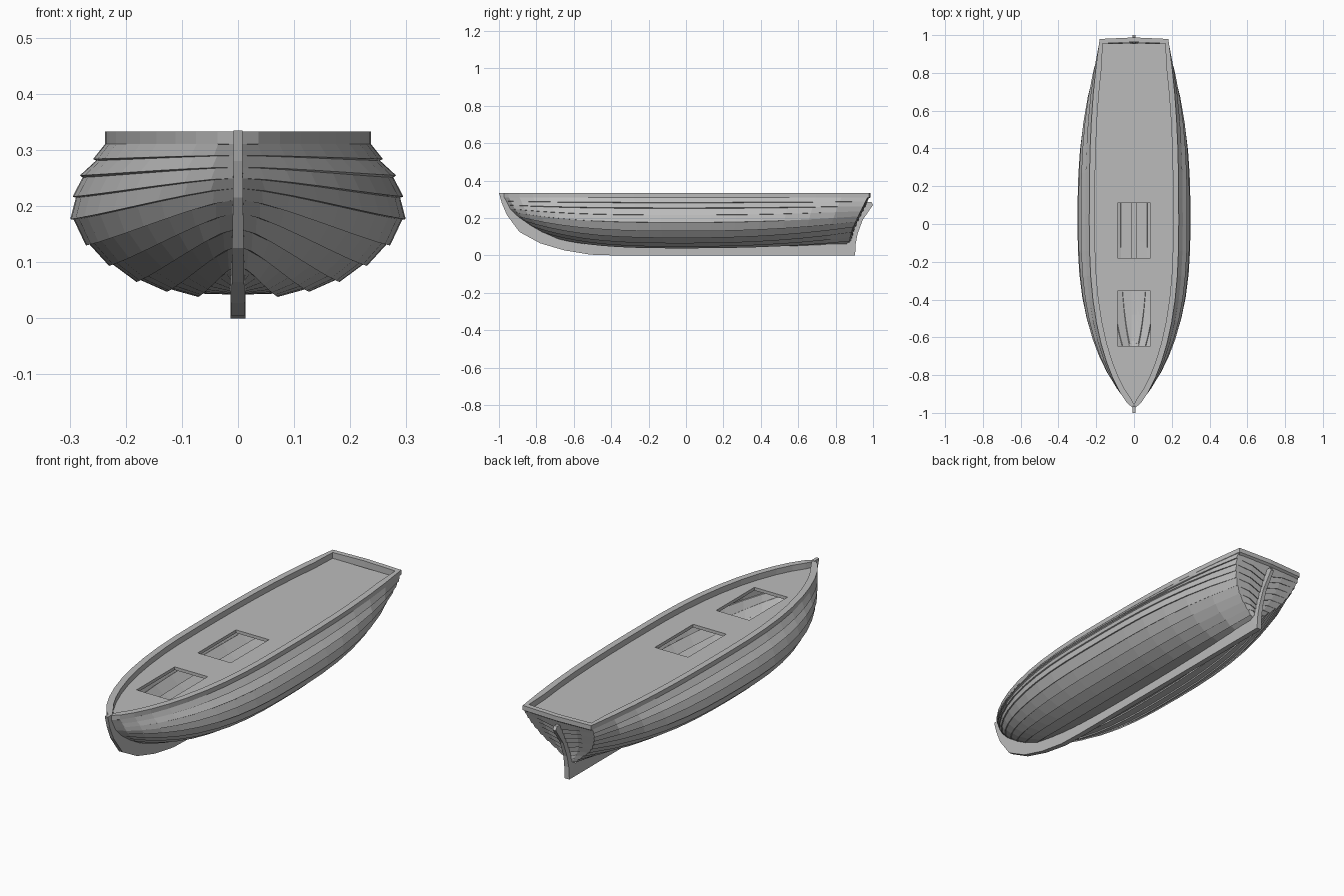
import bpy, bmesh
from mathutils import Vector

if "Cube" in bpy.data.objects:
    bpy.data.objects.remove(bpy.data.objects["Cube"])

grey = bpy.data.materials.new("plain grey")
grey.diffuse_color = (0.5, 0.5, 0.5, 1)
grey.use_nodes = True
grey.node_tree.nodes["Principled BSDF"].inputs["Base Color"].default_value = grey.diffuse_color


def make(name, rows, skip=(), mirror=True):
    """Quad grid from rows of points, optionally mirrored across x."""
    bm = bmesh.new()
    vs = [[bm.verts.new(p) for p in r] for r in rows]
    for i in range(len(rows) - 1):
        for j in range(len(rows[0]) - 1):
            if (i, j) not in skip:
                bm.faces.new((vs[i][j], vs[i + 1][j], vs[i + 1][j + 1], vs[i][j + 1]))
    bmesh.ops.remove_doubles(bm, verts=bm.verts, dist=0.0004)
    bmesh.ops.recalc_face_normals(bm, faces=bm.faces)
    me = bpy.data.meshes.new(name)
    bm.to_mesh(me)
    bm.free()
    ob = bpy.data.objects.new(name, me)
    bpy.context.collection.objects.link(ob)
    me.materials.append(grey)
    if mirror:
        m = ob.modifiers.new("mirror", 'MIRROR')
        m.merge_threshold = 0.0005
    return ob


def lerp(table, v):
    """Piecewise linear lookup in ascending (key, value) pairs."""
    if v <= table[0][0]:
        return table[0][1]
    for (a, p), (b, q) in zip(table, table[1:]):
        if v <= b:
            return p + (q - p) * (v - a) / (b - a)
    return table[-1][1]


# Centreline curves: y as a function of height
STEM = [(.043, -.35), (.053, -.51), (.08, -.67), (.12, -.765), (.16, -.834),
        (.21, -.905), (.25, -.945), (.33, -.988)]
POST = [(.06, .877), (.134, .893), (.214, .93), (.33, .988)]

# Plank edges, sheer to keel: midship x, midship z, bow z, transom x, transom z
EDGES = [(.235, .313, .313, .180, .313), (.253, .281, .290, .178, .288),
         (.277, .251, .269, .172, .264), (.289, .215, .250, .163, .238),
         (.293, .176, .232, .150, .212), (.266, .133, .212, .132, .183),
         (.226, .098, .188, .108, .155), (.178, .070, .160, .078, .127),
         (.125, .053, .128, .048, .102), (.070, .044, .092, .024, .080),
         (.000, .042, .055, .000, .060)]
FORE = [(k / 10) ** 1.5 for k in range(11)]
AFT = [k / 7 for k in range(1, 8)]


def plank_edge(i):
    xm, zm, zb, xt, zt = EDGES[i]
    yb, yt = lerp(STEM, zb), lerp(POST, zt) - .008
    pts = []
    for s in FORE:
        f = (1 - (1 - s) ** 2.5) ** .75
        pts.append(Vector((xm * f, yb * (1 - s), zm + (zb - zm) * (1 - s) ** 3)))
    for s in AFT:
        pts.append(Vector((xm + (xt - xm) * s ** 2.8, yt * s, zm + (zt - zm) * s ** 2.2)))
    # transom half: planks droop from the corner to the sternpost
    for t in (.5, 1):
        z = zt - (.03 * t * t if 0 < i < 10 else 0) * min(1, xt / .1)
        pts.append(Vector((xt * (1 - t), lerp(POST, z) - .008 * (1 - t), z)))
    return pts


# Lapped hull: each plank's lower edge stands proud of the next plank
curves = [plank_edge(i) for i in range(len(EDGES))]
rows = [curves[0]]
for up, low in zip(curves, curves[1:]):
    if low is not curves[-1]:
        proud = []
        for k, (a, b) in enumerate(zip(up, low)):
            d = b - a
            if k < len(up) - 2:
                n = Vector((-d.z, 0, d.x))
            else:
                n = Vector((0, 1, -.3))
            p = b + n.normalized() * .006
            if k in (0, len(up) - 1):
                p.x = 0
            proud.append(p)
        rows.append(proud)
    rows.append(low)
make("planked_hull", rows)

# Rail around the sheer
outer = [Vector((p.x + (.002 if p.x > 0 else 0), p.y, 0)) for p in curves[0]]
for p in outer[-3:]:
    p.y += .008
inner = []
for k, p in enumerate(outer):
    if k == 0:
        q = Vector((0, -.955, 0))
    elif k >= len(outer) - 3:
        q = Vector((p.x * .91, p.y - .024, 0))
    else:
        d = (outer[k + 1] - outer[k - 1]).normalized()
        q = p + Vector((-d.y, d.x, 0)) * .03
        q = Vector((max(q.x, 0), max(q.y, -.955), 0))
    inner.append(q)


def level(pts, z):
    return [(p.x, p.y, z) for p in pts]


make("rail", [level(outer, .311), level(outer, .333), level(inner, .333),
              level(inner, .295), level(outer, .311)])

# Deck with two rectangular hatch openings
HATCHES = [(-.645, -.355), (-.18, .11)]
side = [(p.y, p.x) for p in inner[:-2]]
side = sorted(side)
ys = sorted({round(y, 4) for y, x in side} | {y for h in HATCHES for y in h})
rows, skip = [], set()
for i, y in enumerate(ys):
    w = lerp(side, y) + .004
    rows.append([(0, y, .305), (min(.088, w), y, .305), (w, y, .305)])
    if any(a - .001 <= y < b - .001 for a, b in HATCHES):
        skip.add((i, 0))
deck = make("deck", rows, skip)
thick = deck.modifiers.new("thickness", 'SOLIDIFY')
thick.thickness = .015
thick.offset = -1

# Keel with curved stem and sternpost: outer y, z, inner y, z, half width
KEEL = [(-1, .335, -.965, .335, .008), (-.985, .28, -.945, .28, .008),
        (-.957, .215, -.91, .235, .009), (-.89, .125, -.82, .17, .010),
        (-.78, .065, -.72, .115, .011), (-.65, .027, -.62, .08, .012),
        (-.51, .004, -.48, .06, .013), (-.38, 0, -.35, .05, .013),
        (.904, 0, .86, .062, .013), (.907, .06, .868, .075, .012),
        (.917, .115, .885, .135, .010), (.945, .19, .91, .2, .009),
        (1, .27, .955, .27, .008), (.99, .287, .96, .285, .008)]
ring = []
for yo, zo, yi, zi, w in KEEL:
    ring.append([(-w, yo, zo), (w, yo, zo), (w, yi, zi), (-w, yi, zi), (-w, yo, zo)])
keel = make("keel", ring, mirror=False)
bm = bmesh.new()
bm.from_mesh(keel.data)
bmesh.ops.holes_fill(bm, edges=[e for e in bm.edges if e.is_boundary], sides=4)
bmesh.ops.recalc_face_normals(bm, faces=bm.faces)
bm.to_mesh(keel.data)
bm.free()
